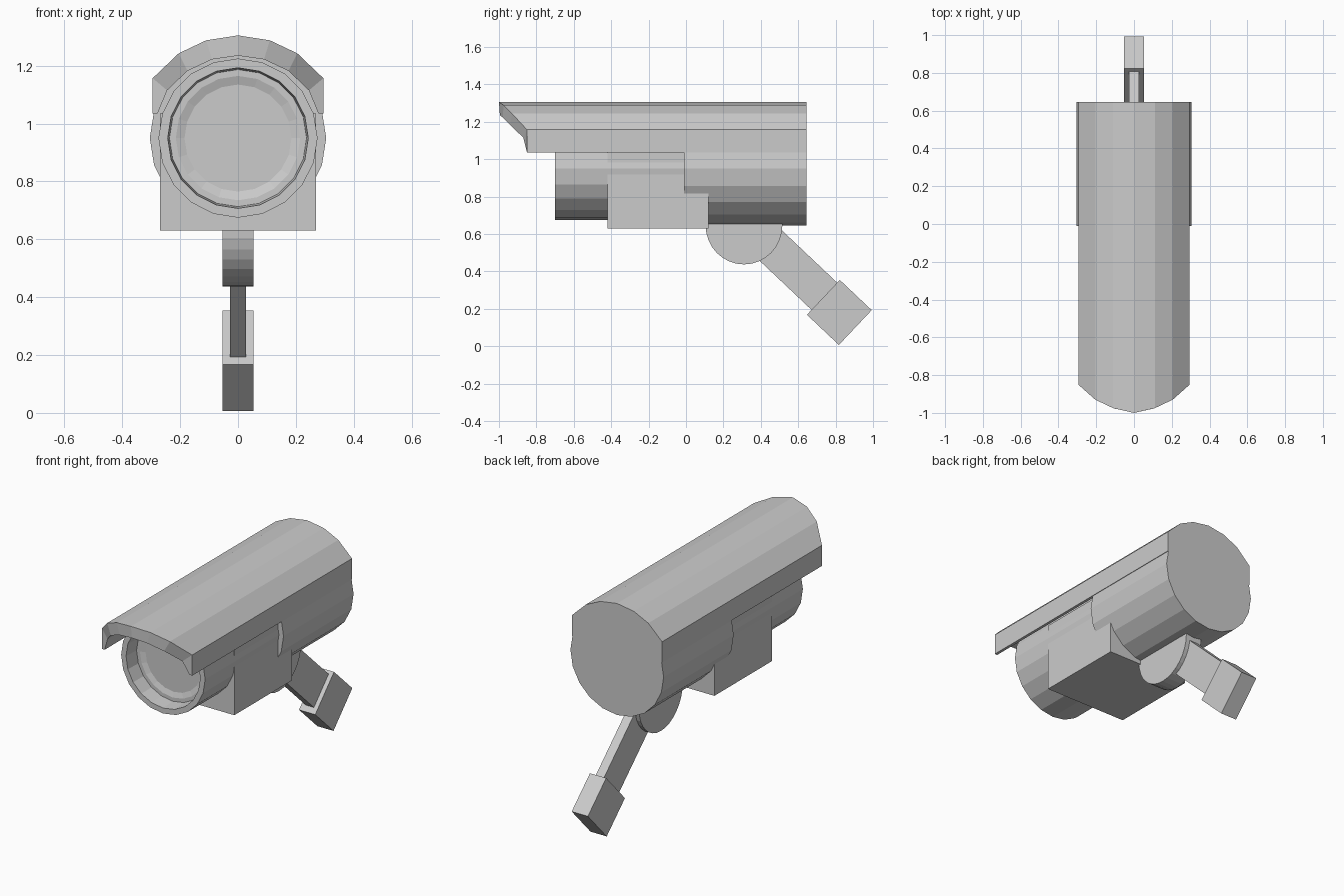
import bpy, bmesh
from math import sin, cos, pi, atan2
from mathutils import Matrix

if "Cube" in bpy.data.objects:
    bpy.data.objects.remove(bpy.data.objects["Cube"])


def make(name, loops, closed=True, cap_ends=True):
    """Skin matching closed loops; optionally cap the two ends."""
    bm = bmesh.new()
    rings = [[bm.verts.new(p) for p in loop] for loop in loops]
    n = len(rings[0])
    for a, b in zip(rings, rings[1:]):
        for i in range(n):
            j = (i + 1) % n
            bm.faces.new((a[i], a[j], b[j], b[i]))
    if cap_ends:
        bm.faces.new(rings[0])
        bm.faces.new(rings[-1])
    bmesh.ops.recalc_face_normals(bm, faces=bm.faces)
    me = bpy.data.meshes.new(name)
    bm.to_mesh(me)
    bm.free()
    ob = bpy.data.objects.new(name, me)
    bpy.context.collection.objects.link(ob)
    return ob


def ring(r, y, n=20, zc=0.95):
    return [(r * cos(2 * pi * i / n), y, zc + r * sin(2 * pi * i / n)) for i in range(n)]


def box(name, center, size, tilt=0):
    bm = bmesh.new()
    m = (Matrix.Translation(center) @ Matrix.Rotation(tilt, 4, 'X')
         @ Matrix.Diagonal((*size, 1)))
    bmesh.ops.create_cube(bm, size=1, matrix=m)
    me = bpy.data.meshes.new(name)
    bm.to_mesh(me)
    bm.free()
    ob = bpy.data.objects.new(name, me)
    bpy.context.collection.objects.link(ob)
    return ob


def mirrored(half):
    """Half profile starting on the centre line -> full left-to-right arc."""
    return [(-x, *rest) for x, *rest in reversed(half[1:])] + list(half)


# Front barrel with stepped, recessed lens
make("lens_barrel", [ring(r, y) for r, y in (
    (0.275, 0.05), (0.275, -0.70), (0.243, -0.70), (0.237, -0.61),
    (0.215, -0.61), (0.185, -0.60))])

# Rear housing
make("rear_housing", [ring(0.305, -0.01), ring(0.305, 0.645)])

# Sun hood: outer and inner arcs (x, z, front y), slanted front edge
BACK = 0.645
outer = mirrored([(0, 1.305, -1.0), (0.11, 1.288, -0.975), (0.205, 1.243, -0.93),
                  (0.295, 1.157, -0.85), (0.295, 1.035, -0.85)])
inner = mirrored([(0, 1.235, -0.995), (0.09, 1.222, -0.98), (0.175, 1.182, -0.94),
                  (0.245, 1.115, -0.87), (0.278, 1.035, -0.85)])
section = outer + inner[::-1]
hood = make("sun_hood", [[(x, y, z) for x, z, y in section],
                         [(x, BACK, z) for x, z, y in section]], cap_ends=False)
bm = bmesh.new()
bm.from_mesh(hood.data)
bm.verts.ensure_lookup_table()
n, m = len(section), len(outer)
for base in (0, n):
    for i in range(m - 1):
        bm.faces.new([bm.verts[base + k] for k in (i, i + 1, n - 2 - i, n - 1 - i)])
bmesh.ops.recalc_face_normals(bm, faces=bm.faces)
bm.to_mesh(hood.data)
bm.free()

# Plate closing the hood at the back
make("hood_back_plate", [[(x, y, z) for x, z, _ in outer] for y in (BACK - 0.03, BACK)])

# Square saddle under the barrel
box("saddle_box", (0, -0.15, 0.8325), (0.54, 0.54, 0.405))

# Half-disc pivot below the housing
pivot = [(0.31 + 0.205 * cos(t), 0.645 - 0.208 * sin(t))
         for t in (pi * i / 16 for i in range(17))]
pivot = [(0.515, 0.70)] + pivot + [(0.105, 0.70)]
make("pivot_disc", [[(x, y, z) for y, z in pivot] for x in (-0.053, 0.053)])

# Slanted arm and wall block share one axis
ang = atan2(-0.69, 0.73)


def on_axis(d, n):
    return (0, cos(ang) * d - sin(ang) * n, sin(ang) * d + cos(ang) * n)


box("mount_arm", on_axis(0.075, 0.702), (0.054, 0.65, 0.2), ang)
box("wall_block", on_axis(0.472, 0.694), (0.106, 0.235, 0.256), ang)
